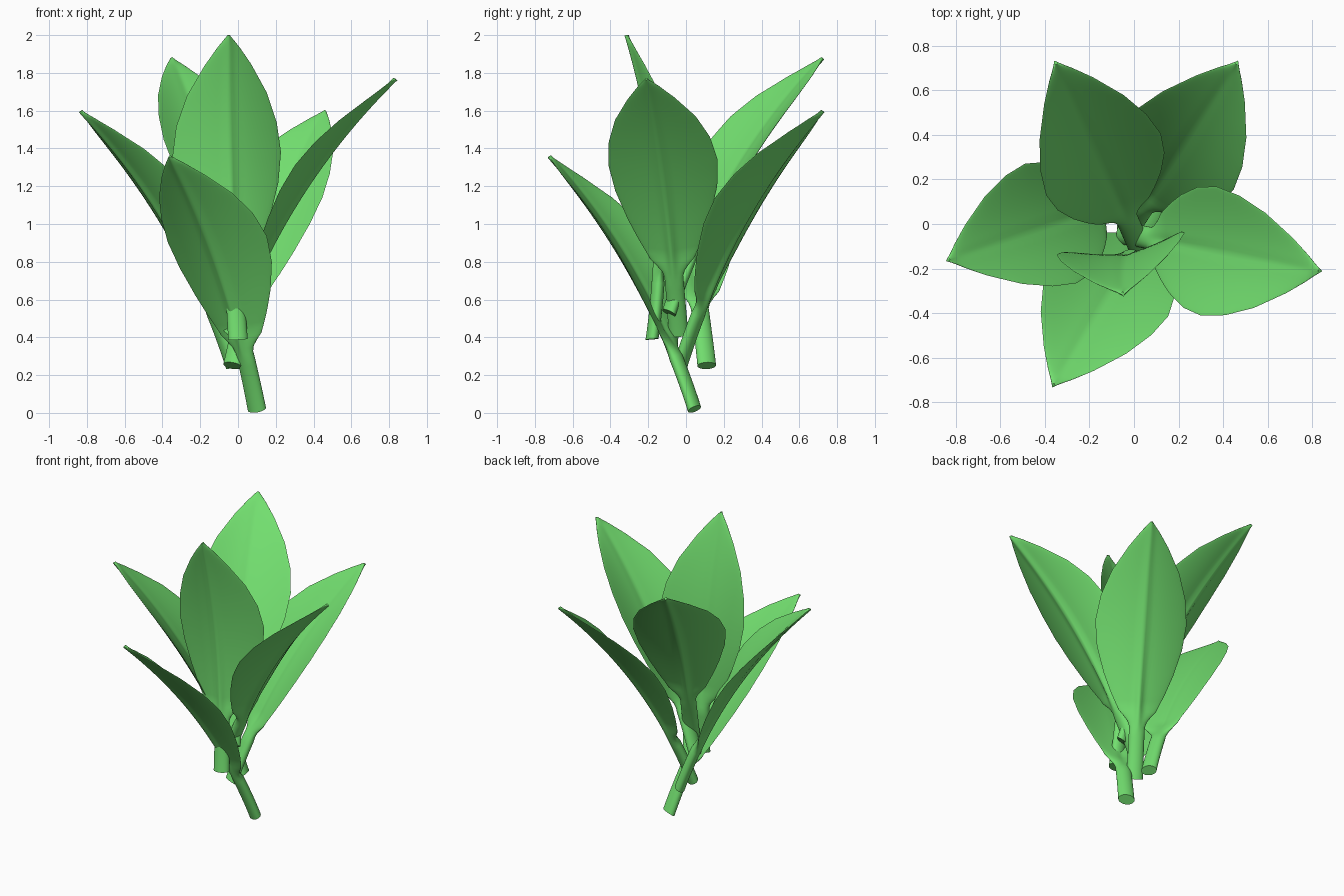
import bpy, bmesh, math
from mathutils import Vector, Matrix

if "Cube" in bpy.data.objects:
    bpy.data.objects.remove(bpy.data.objects["Cube"])

green = bpy.data.materials.new("leaf_green")
green.diffuse_color = (0.17, 0.74, 0.16, 1)
green.use_nodes = True
green.node_tree.nodes["Principled BSDF"].inputs["Base Color"].default_value = green.diffuse_color

# half-width of the leaf along its length (stalk, then blade, then pointed tip)
OUTLINE = [(0, .052), (.12, .05), (.205, .05), (.23, .07), (.255, .115), (.33, .175), (.4, .222),
           (.5, .272), (.6, .292), (.7, .270), (.8, .215), (.9, .125), (.96, .058), (1, .006)]


def half_width(s):
    for (a, wa), (b, wb) in zip(OUTLINE, OUTLINE[1:]):
        if s <= b:
            return wa + (wb - wa) * (s - a) / (b - a)
    return OUTLINE[-1][1]


def leaf(name, base, tip, azimuth, roll=5.0, arch=0.095):
    base, tip = Vector(base), Vector(tip)
    chord = tip - base
    t = chord.normalized()
    a = math.radians(azimuth)
    side = Vector((-math.sin(a), math.cos(a), 0))
    side = (side - t * side.dot(t)).normalized()
    inward = t.cross(side)
    if inward.dot(Vector((math.cos(a), math.sin(a), 0))) > 0:
        inward = -inward
    turn = Matrix.Rotation(math.radians(roll), 3, t)
    sd, up = turn @ side, turn @ inward
    bm = bmesh.new()
    rings = []
    n, steps = 28, 50
    for i in range(steps + 1):
        s = i / steps
        w = half_width(s)
        blade = min(1, max(0, (s - .18) / .1))
        centre = base + chord * s + inward * (arch * 4 * s * (1 - s))
        ring = []
        for k in range(2 * n):
            th = math.pi * k / n
            # sections are ellipses on the stalk, thin cupped sheets with a rib on the blade
            c = math.cos(th)
            u = c * (1 - blade) + blade * c * (0.45 + 0.55 * abs(c))
            x = u * w
            rib = math.exp(-(x / .024) ** 2) * (1 - .75 * s)
            thick = (1 - blade) * .034 + blade * (.009 + .010 * rib)
            h = math.sin(th) * thick
            cup = blade * (.078 * (abs(x) / .285) ** 1.6 - .018 * rib)
            ring.append(bm.verts.new(centre + sd * x + up * (h + cup)))
        rings.append(ring)
    for r0, r1 in zip(rings, rings[1:]):
        for k in range(2 * n):
            j = (k + 1) % (2 * n)
            bm.faces.new((r0[k], r0[j], r1[j], r1[k]))
    bm.faces.new(rings[0])
    bm.faces.new(rings[-1])
    bmesh.ops.recalc_face_normals(bm, faces=bm.faces)
    mesh = bpy.data.meshes.new(name)
    bm.to_mesh(mesh)
    bm.free()
    mesh.materials.append(green)
    ob = bpy.data.objects.new(name, mesh)
    bpy.context.collection.objects.link(ob)
    bpy.context.view_layer.objects.active = ob
    bpy.ops.object.select_all(action='DESELECT')
    ob.select_set(True)
    bpy.ops.object.shade_smooth_by_angle(angle=math.radians(60))


# one upright centre leaf, five spreading around it
leaf("centre_leaf", (0, -.18, .39), (-.05, -.31, 2.0), -80, roll=0)
leaf("back_left_leaf", (.02, -.09, .53), (-.35, .72, 1.88), 114)
leaf("back_right_leaf", (-.03, -.03, .25), (.46, .72, 1.6), 57)
leaf("right_leaf", (-.05, -.04, .42), (.83, -.21, 1.77), -11)
leaf("left_leaf", (-.03, .11, .25), (-.83, -.16, 1.6), 199)
leaf("front_leaf", (.1, .045, .02), (-.36, -.72, 1.36), 239, roll=6)
